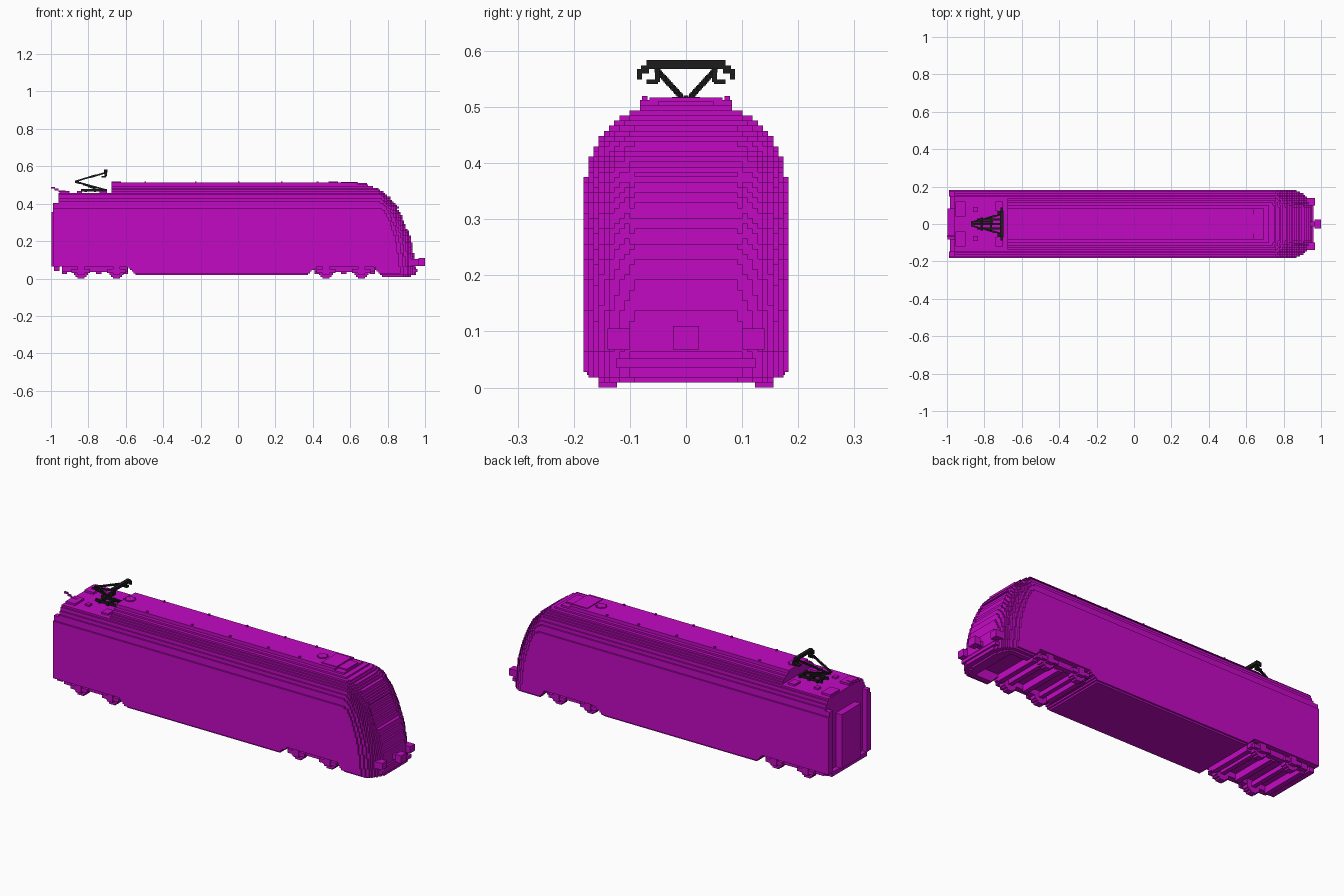
import bpy, bmesh, math

if "Cube" in bpy.data.objects:
    bpy.data.objects.remove(bpy.data.objects["Cube"])

V = 0.366 / 40  # block size


def material(name, rgb):
    m = bpy.data.materials.new(name)
    m.use_nodes = True
    m.diffuse_color = (*rgb, 1)
    m.node_tree.nodes["Principled BSDF"].inputs["Base Color"].default_value = (*rgb, 1)
    return m


MAGENTA = material("magenta paint", (0.55, 0.003, 0.55))
BLACK = material("black metal", (0.012, 0.012, 0.012))


def finish(name, bm, mat):
    bmesh.ops.remove_doubles(bm, verts=bm.verts, dist=1e-5)
    bmesh.ops.recalc_face_normals(bm, faces=bm.faces)
    me = bpy.data.meshes.new(name)
    bm.to_mesh(me)
    bm.free()
    me.materials.append(mat)
    ob = bpy.data.objects.new(name, me)
    bpy.context.scene.collection.objects.link(ob)
    return ob


def boxes(name, mat, items):
    """One object from boxes given as (x0, x1, y0, y1, z0, z1)."""
    bm = bmesh.new()
    for x0, x1, y0, y1, z0, z1 in items:
        vs = bmesh.ops.create_cube(bm, size=1)["verts"]
        for v in vs:
            v.co = (x1 if v.co.x > 0 else x0, y1 if v.co.y > 0 else y0,
                    z1 if v.co.z > 0 else z0)
    me = bpy.data.meshes.new(name)
    bm.to_mesh(me)
    bm.free()
    me.materials.append(mat)
    ob = bpy.data.objects.new(name, me)
    bpy.context.scene.collection.objects.link(ob)
    return ob


def both(items):
    """Boxes plus their mirror images across the centre line."""
    return items + [(a, b, -d, -c, e, f) for a, b, c, d, e, f in items]


def lerp(pts, t):
    if t <= pts[0][0]:
        return pts[0][1]
    for (a, p), (b, q) in zip(pts, pts[1:]):
        if t <= b:
            return p + (q - p) * (t - a) / (b - a)
    return pts[-1][1]


def stepped_solid(name, span, z_count):
    """Blocky solid made of lengthwise bars; only outside faces are built."""
    cells = {}
    for j in range(-20, 20):
        for k in range(z_count):
            s = span(abs((j + 0.5) * V), (k + 0.5) * V)
            if s:
                a, b = (round(t / V) * V for t in s)
                if b > a:
                    cells[j, k] = (a, b)
    bm = bmesh.new()

    def quad(*pts):
        bm.faces.new([bm.verts.new(p) for p in pts])

    for (j, k), (a, b) in cells.items():
        y0, y1, z0, z1 = j * V, (j + 1) * V, k * V, (k + 1) * V
        quad((a, y0, z0), (a, y0, z1), (a, y1, z1), (a, y1, z0))
        quad((b, y0, z0), (b, y1, z0), (b, y1, z1), (b, y0, z1))
        sides = (((j - 1, k), (y0, z0), (y0, z1), 1), ((j + 1, k), (y1, z0), (y1, z1), -1),
                 ((j, k - 1), (y0, z0), (y1, z0), -1), ((j, k + 1), (y0, z1), (y1, z1), 1))
        for n, p, q, way in sides:
            c, d = cells.get(n, (b, b))
            for s, e in ((a, min(b, c)), (max(a, d), b)):
                if e - s > 1e-6:
                    f = [(s, *p), (e, *p), (e, *q), (s, *q)]
                    quad(*(f if way > 0 else f[::-1]))
    me = bpy.data.meshes.new(name)
    bm.to_mesh(me)
    bm.free()
    me.materials.append(MAGENTA)
    ob = bpy.data.objects.new(name, me)
    bpy.context.scene.collection.objects.link(ob)
    return ob


# Roof height across the width, nose length by height, nose setback across the width
ROOF = [(0, 0.515), (0.078, 0.515), (0.0785, 0.499), (0.1, 0.489), (0.119, 0.479),
        (0.138, 0.462), (0.156, 0.437), (0.165, 0.42), (0.174, 0.397), (0.183, 0.36)]
NOSE = [(0.05, 0.945), (0.12, 0.94), (0.2, 0.927), (0.25, 0.912), (0.33, 0.883), (0.39, 0.85),
        (0.44, 0.805), (0.48, 0.75), (0.497, 0.70), (0.507, 0.65), (0.515, 0.60)]
SETBACK = [(0.09, 0), (0.13, 0.015), (0.156, 0.04), (0.17, 0.065), (0.183, 0.09)]


def nose_x(y, z):
    x = lerp(NOSE, z) - lerp(SETBACK, y)
    h = lerp(ROOF, y)
    t = (z - (h - 0.16)) / 0.16
    if y > 0.08 and t > 0:  # rounded shoulder
        x = min(x, 0.95 - lerp(SETBACK, y) - 0.15 * (1 - math.sqrt(max(0, 1 - t * t))))
    if y < 0.1 and 0.26 < z < 0.375:  # sunk windscreen
        x -= V
    return x


def body_span(y, z):
    if z > lerp(ROOF, y) or z < 0.018 or (z < 0.028 and y > 0.174):
        return None
    if z < 0.06:  # belly between the bogies
        t = (z - 0.018) / 0.042
        return (-0.54 - 0.05 * t, 0.37 + 0.05 * t)
    if z > 0.46:  # lowered roof at the rear
        return (-0.68, nose_x(y, z))
    if y < 0.082 and z < 0.36:
        x0 = -1.0
    elif y > 0.15 and z < 0.36:
        x0 = -0.99
    else:
        x0 = -0.985 if z < 0.40 and y > 0.15 else -0.965
    return (x0, nose_x(y, z))


def valance_span(y, z):
    if z < 0.012 or z > 0.064 or (z < 0.02 and y > 0.156) or (z < 0.028 and y > 0.174):
        return None
    x1 = 0.95 - lerp(SETBACK, y) - (0.03 if z < 0.02 else 0)
    return (0.73 + max(0, 0.05 - z) if y > 0.13 else 0.87, x1)


stepped_solid("car_body", body_span, 57)
stepped_solid("nose_valance", valance_span, 8)

# Nose fittings
boxes("buffers", MAGENTA, both([(0.92, 0.968, 0.1, 0.14, 0.068, 0.105)]))
boxes("coupler", MAGENTA, [(0.92, 0.975, -0.014, 0.014, 0.075, 0.1),
                           (0.965, 1.0, -0.023, 0.023, 0.068, 0.11)])
boxes("nose_step", MAGENTA, [(0.9, 0.96, -0.125, 0.125, 0.035, 0.052)])


# Bogies with stepped wheels
def bogie(name, wheels, x0, x1):
    frame = both([(x0, x1, 0.125, 0.156, 0.035, 0.066)])
    frame += [(x - 0.05, x + 0.05, s - 0.008, s + 0.008, 0.03, 0.05)
              for x in wheels for s in (-0.164, 0.164)]
    mid = sum(wheels) / 2
    for x in (x0 + 0.012, mid, x1 - 0.012):
        frame.append((x - 0.014, x + 0.014, -0.13, 0.13, 0.025, 0.062))
    boxes(name + "_frame", MAGENTA, frame)
    rounds = []
    for x in wheels:
        for hx, z0, z1 in ((0.018, 0, 0.082), (0.03, 0.009, 0.073), (0.037, 0.018, 0.064)):
            rounds += both([(x - hx, x + hx, 0.123, 0.156, z0, z1)])
        rounds.append((x - 0.012, x + 0.012, -0.125, 0.125, 0.03, 0.055))
        rounds += both([(x - 0.018, x + 0.018, 0.156, 0.176, 0.022, 0.066)])
    boxes(name + "_wheels", MAGENTA, rounds)


bogie("rear_bogie", (-0.84, -0.65), -0.94, -0.59)
bogie("front_bogie", (0.47, 0.66), 0.41, 0.73)
boxes("rear_beam", MAGENTA, [(-0.985, -0.955, -0.15, 0.15, 0.04, 0.064)])

# Roof equipment
boxes("roof_unit", MAGENTA, [(0.55, 0.64, -0.065, 0.065, 0.505, 0.517),
                             (0.64, 0.69, -0.05, 0.05, 0.49, 0.51)])
fans = []
for x in (-0.65, 0.51):
    fans += [(x - 0.025, x + 0.025, -0.014, 0.014, 0.512, 0.518),
             (x - 0.014, x + 0.014, -0.025, 0.025, 0.512, 0.518)]
boxes("roof_fans", MAGENTA, fans)
boxes("roof_studs", MAGENTA, both([(x, x + V, 0.069, 0.078, 0.512, 0.52)
                                   for x in (-0.5, -0.23, 0.0, 0.23, 0.42)]))
boxes("rear_roof_boxes", MAGENTA, both([(-0.955, -0.9, 0.04, 0.12, 0.455, 0.468),
                                        (-0.86, -0.835, 0.065, 0.09, 0.455, 0.467),
                                        (-0.74, -0.70, 0.07, 0.12, 0.455, 0.467)]))
boxes("rear_cable", MAGENTA, [(-0.93, -0.921, -0.07, -0.061, 0.455, 0.47),
                              (-0.96, -0.93, -0.07, -0.061, 0.462, 0.471),
                              (-0.98, -0.96, -0.07, -0.061, 0.471, 0.48),
                              (-1.0, -0.978, -0.07, -0.061, 0.48, 0.489)])

# Pantograph
U = 0.0085


def stepped_arm(p, q, n):
    """Row of small blocks from p to q."""
    out = []
    for i in range(n + 1):
        x, y, z = (a + (b - a) * i / n for a, b in zip(p, q))
        out.append((x - U * 0.7, x + U * 0.7, y - U / 2, y + U / 2, z - U / 2, z + U / 2))
    return out


base = both([(-0.84, -0.70, 0.02, 0.03, 0.465, 0.478)])
base += [(x, x + 0.012, -0.035, 0.035, 0.462, 0.478) for x in (-0.82, -0.77, -0.715)]
boxes("pantograph_base", BLACK, base)
arms = stepped_arm((-0.72, 0, 0.478), (-0.866, 0, 0.516), 15)
arms += stepped_arm((-0.76, 0.012, 0.478), (-0.866, 0.012, 0.52), 12)
for s in (-1, 1):
    arms += stepped_arm((-0.866, s * 0.01, 0.52), (-0.71, s * 0.052, 0.566), 18)
boxes("pantograph_arms", BLACK, arms)
head = [(-0.716, -0.698, -0.07, 0.07, 0.568, 0.584)]
head += both([(-0.714, -0.70, 0.066, 0.08, 0.56, 0.574),
              (-0.714, -0.70, 0.078, 0.087, 0.549, 0.568),
              (-0.73, -0.705, 0.05, 0.07, 0.541, 0.549),
              (-0.714, -0.704, 0.046, 0.055, 0.545, 0.57)])
boxes("pantograph_head", BLACK, head)
